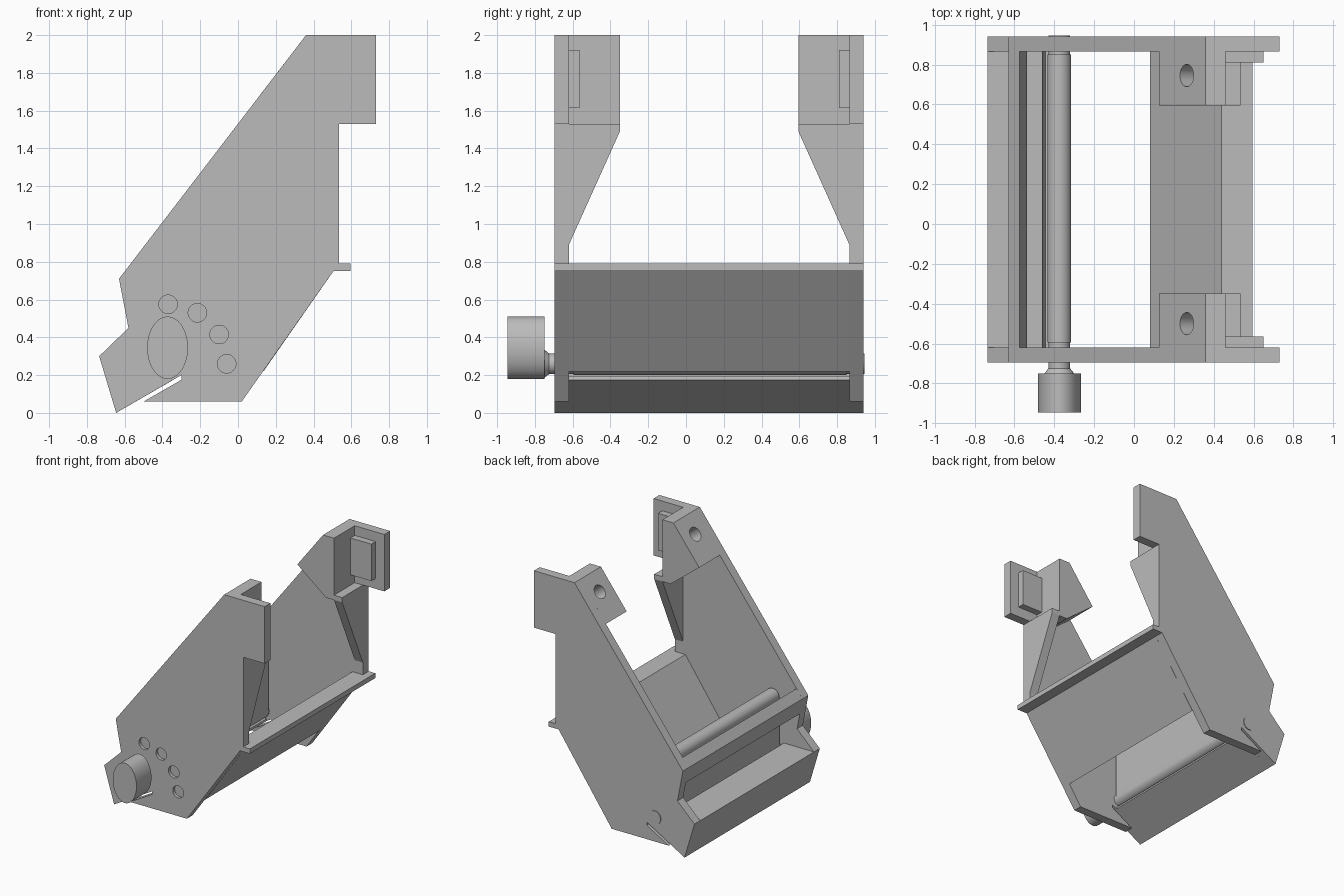
import bpy, bmesh, math
from mathutils import Vector, Matrix

cube = bpy.data.objects.get("Cube")
if cube:
    bpy.data.objects.remove(cube, do_unlink=True)

GREY = (0.5, 0.5, 0.5, 1)
grey = bpy.data.materials.new("plain grey")
grey.use_nodes = True
grey.diffuse_color = GREY
grey.node_tree.nodes["Principled BSDF"].inputs["Base Color"].default_value = GREY

# Outer and inner faces of the two side plates
FRONT_OUT, FRONT_IN, BACK_IN, BACK_OUT = -0.695, -0.62, 0.865, 0.94


def finish(name, bm, smooth=False):
    bmesh.ops.recalc_face_normals(bm, faces=bm.faces)
    mesh = bpy.data.meshes.new(name)
    bm.to_mesh(mesh)
    bm.free()
    mesh.materials.append(grey)
    obj = bpy.data.objects.new(name, mesh)
    bpy.context.collection.objects.link(obj)
    if smooth:
        bpy.ops.object.select_all(action="DESELECT")
        obj.select_set(True)
        bpy.context.view_layer.objects.active = obj
        bpy.ops.object.shade_smooth_by_angle(angle=math.radians(35))
    return obj


def prism(name, points, start, end, axis="y", smooth=False):
    """Extrude a profile: (x, z) along y, or (y, z) along x."""
    bm = bmesh.new()
    if axis == "y":
        verts = [bm.verts.new((a, start, b)) for a, b in points]
        step = (0, end - start, 0)
    else:
        verts = [bm.verts.new((start, a, b)) for a, b in points]
        step = (end - start, 0, 0)
    face = bm.faces.new(verts)
    out = bmesh.ops.extrude_face_region(bm, geom=[face])
    moved = [v for v in out["geom"] if isinstance(v, bmesh.types.BMVert)]
    bmesh.ops.translate(bm, verts=moved, vec=step)
    return finish(name, bm, smooth)


def arc(cx, cz, rx, rz, first=0, last=360, steps=48):
    angles = [math.radians(first + (last - first) * i / steps) for i in range(steps + 1)]
    pts = [(cx + rx * math.cos(a), cz + rz * math.sin(a)) for a in angles]
    return pts[:-1] if last - first == 360 else pts


def cylinder(name, a, b, r1, r2):
    a, b = Vector(a), Vector(b)
    turn = Vector((0, 0, 1)).rotation_difference(b - a).to_matrix().to_4x4()
    bm = bmesh.new()
    bmesh.ops.create_cone(bm, cap_ends=True, segments=48, radius1=r1, radius2=r2,
                          depth=(b - a).length,
                          matrix=Matrix.Translation((a + b) / 2) @ turn)
    return finish(name, bm, True)


def cut(target, cutter):
    mod = target.modifiers.new("hole", "BOOLEAN")
    mod.operation = "DIFFERENCE"
    mod.solver = "EXACT"
    mod.object = cutter
    cutter.hide_render = True
    cutter.hide_viewport = True
    cutter.display_type = "WIRE"


# Side plates with the slanted slot at the bottom
side = [(0.36, 2), (0.73, 2), (0.73, 1.53), (0.535, 1.53), (0.535, 0.79),
        (0.595, 0.79), (0.595, 0.75), (0.505, 0.75), (0.02, 0.06), (-0.5, 0.06),
        (-0.3, 0.175), (-0.3, 0.2), (-0.645, 0), (-0.735, 0.3), (-0.58, 0.45),
        (-0.63, 0.71)]
front_plate = prism("front_side_plate", side, FRONT_OUT, FRONT_IN)
prism("back_side_plate", side, BACK_IN, BACK_OUT)

# Detent dimples around the pivot on the front plate
for x, z in [(-0.37, 0.575), (-0.215, 0.53), (-0.1, 0.415), (-0.06, 0.26)]:
    cut(front_plate, cylinder("dimple_cutter", (x, FRONT_OUT - 0.05, z),
                              (x, FRONT_OUT + 0.025, z), 0.049, 0.049))

# Cross members between the plates
members = {
    "sloped_panel": [(0.135, 0.22), (0.505, 0.75), (0.595, 0.75), (0.595, 0.79),
                     (0.44, 0.79), (0.08, 0.278)],
    "upper_bar": [(-0.63, 0.71), (-0.575, 0.78), (-0.537, 0.58), (-0.605, 0.58)],
    "lower_lip": [(-0.645, 0), (-0.735, 0.3), (-0.46, 0.3), (-0.445, 0.19),
                  (-0.345, 0.192), (-0.342, 0.175)],
}
for name, points in members.items():
    prism(name, points, FRONT_IN, BACK_IN)

# Arm tops: block with a blind hole, tapered web and rib, mirrored front to back
block = [(0.125, 1.694), (0.36, 2), (0.46, 2), (0.46, 1.49), (0.386, 1.49)]
for label, inner, sign in (("front", FRONT_IN, 1), ("back", BACK_IN, -1)):
    tip = inner + sign * 0.27
    top = prism(label + "_arm_block", block, inner, tip)
    mid = Vector((0.265, inner + sign * 0.12, 1.876))
    into = Vector((0.79, 0, -0.61))
    cut(top, cylinder(label + "_hole_cutter", mid - into * 0.1, mid + into * 0.15,
                      0.056, 0.056))
    prism(label + "_arm_web", [(inner, 1.53), (tip, 1.53), (tip, 1.49), (inner, 0.89)],
          0.46, 0.535, "x")
    prism(label + "_rib", [(0.46, 1.615), (0.65, 1.615), (0.65, 1.92), (0.46, 1.92)],
          inner, inner + sign * 0.055)

# Swinging flap with rounded ends, on its pivot
PX, PZ, R = -0.375, 0.26, 0.06
flap = arc(PX, 0.68, R, R, 0, 180, 20) + arc(PX, PZ, R, R, 180, 360, 20)
prism("flap", flap, -0.595, 0.85, smooth=True)
cylinder("pivot_shaft", (PX, -0.75, PZ), (PX, 0.946, PZ), 0.055, 0.055)
cylinder("knob_collar", (PX, -0.755, PZ), (PX, -0.725, PZ), 0.078, 0.055)

# Oval knob
prism("knob", arc(PX + 0.002, 0.345, 0.108, 0.165), -0.945, -0.75, smooth=True)
